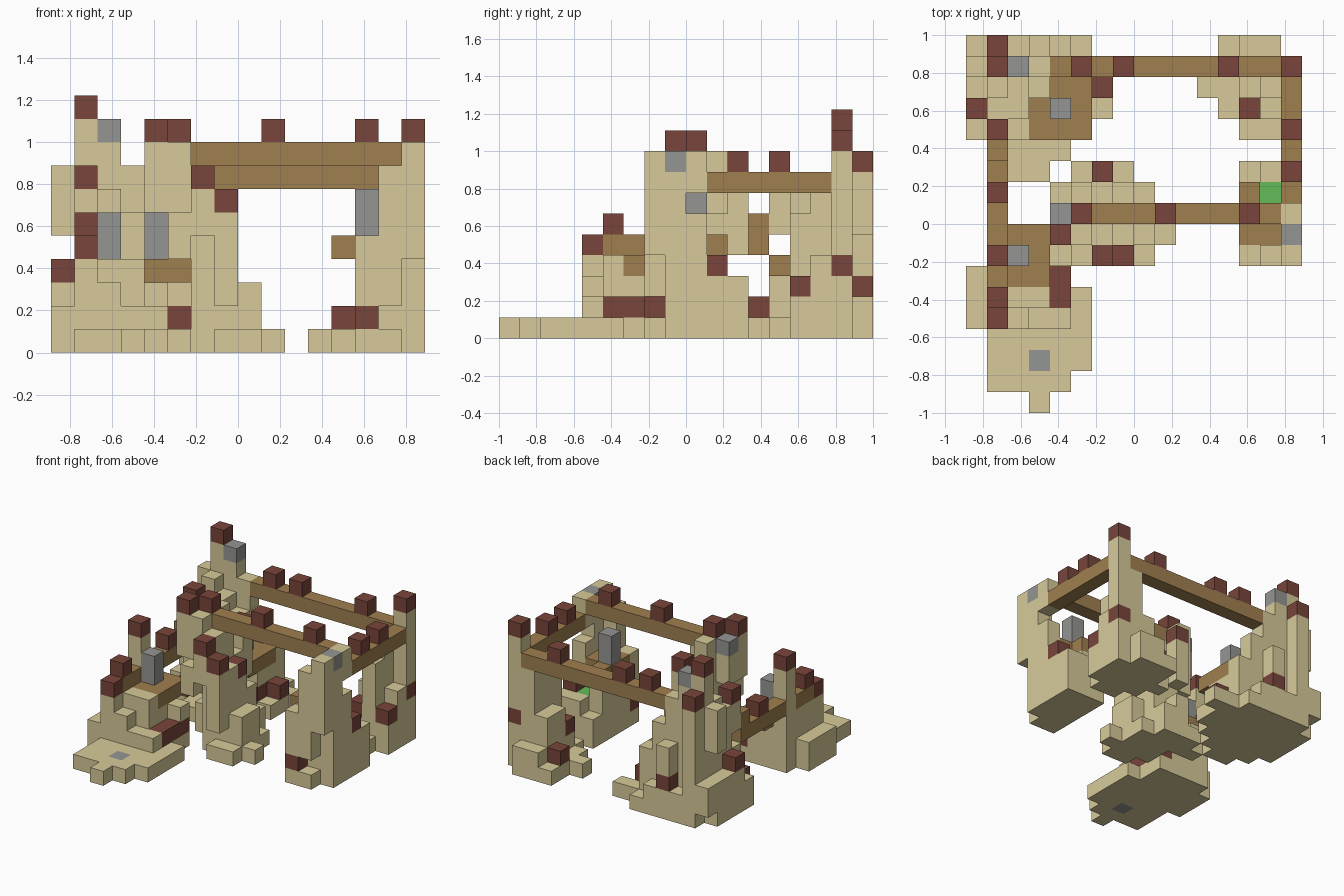
import bpy
import bmesh
from mathutils import Vector

if "Cube" in bpy.data.objects:
    bpy.data.objects.remove(bpy.data.objects["Cube"], do_unlink=True)

# Cell size and the size of the block grid
CELL = 2 / 18
CENTRE = Vector((8, 9, 0))


def make_material(name, colour):
    mat = bpy.data.materials.new(name)
    mat.use_nodes = True
    rgba = (*colour, 1)
    mat.diffuse_color = rgba
    mat.node_tree.nodes["Principled BSDF"].inputs["Base Color"].default_value = rgba
    return mat


MATERIALS = {
    "sand": make_material("sand", (0.68, 0.59, 0.32)),
    "red": make_material("dark red", (0.19, 0.06, 0.043)),
    "wood": make_material("brown wood", (0.35, 0.215, 0.08)),
    "grey": make_material("stone grey", (0.30, 0.30, 0.29)),
    "green": make_material("leaf green", (0.125, 0.50, 0.10)),
}

# Every filled cell points to the part that owns it and its colour
cells = {}


def box(part, colour, x, y, z):
    """Fill a block; each axis is one index or an inclusive (first, last) pair."""
    spans = [s if isinstance(s, tuple) else (s, s) for s in (x, y, z)]
    ranges = [range(a, b + 1) for a, b in spans]
    for i in ranges[0]:
        for j in ranges[1]:
            for k in ranges[2]:
                cells[i, j, k] = (part, colour)


def terrain(part, left, back, plan):
    """Stack columns from a plan, back row first; a letter is a height, a = one."""
    for row, line in enumerate(plan.split()):
        for col, letter in enumerate(line):
            if letter != ".":
                height = ord(letter) - ord("a")
                box(part, "sand", left + col, back - row, (0, height))


def blocks(part, colour, *places):
    for place in places:
        box(part, colour, *place)


# Tall back tower
terrain("tall_tower", 0, 17,
        ".hbeba cjihfdaa chgfcca cggccca bddcca .aaaa ..aa")
box("tall_tower", "sand", 0, 17, (1, 2))
box("tall_tower", "sand", 0, 16, (5, 7))
box("tall_tower", "sand", 1, 13, (5, 6))

# Front tower on its low terrace
terrain("front_tower", 0, 7, ".gccc. bdcca. bdddaa bdcbba .aaaaa .aaaaa .aaaa. ...a..")

# Middle tower with overhanging upper storey
terrain("middle_tower", 4, 11, ".acb.. bafda. ..hfc. ..hfca ...aa.")
box("middle_tower", "sand", 4, (8, 9), (6, 8))
box("middle_tower", "sand", 5, (8, 10), (4, 8))
box("middle_tower", "sand", 5, 7, (4, 5))
box("middle_tower", "sand", 6, 7, (5, 6))
box("middle_tower", "sand", 7, 7, (2, 5))
box("middle_tower", "sand", 6, 11, (4, 6))

# Back corner tower
terrain("corner_tower", 11, 17, ".abb. .adgi aadgd .abfb ..aa.")

# Side tower with overhanging front wall
terrain("side_tower", 12, 11, ".bcc .dbd .ddf .ddh .aa.")
box("side_tower", "sand", 13, 7, (2, 4))
box("side_tower", "sand", 14, 7, (2, 7))
box("side_tower", "sand", 15, 7, (4, 8))
box("side_tower", "sand", 15, 9, (7, 8))

# Beams between the towers
box("front_beam", "wood", (6, 14), 9, 8)
box("back_beam", "wood", (4, 14), 16, 7)
box("right_beam", "wood", 15, (10, 15), 7)
box("left_beam", "wood", 1, (5, 6), 4)
box("left_beam", "wood", 1, (8, 12), 4)
box("left_beam", "wood", 1, 12, 5)

# Wooden floors
box("back_floor", "wood", (3, 5), (13, 14), 3)
box("back_floor", "wood", (4, 5), 15, 3)
box("front_floor", "wood", (2, 3), (6, 8), 3)
box("side_floor", "wood", (13, 14), (8, 9), 4)
box("side_floor", "wood", 13, 10, 4)
box("side_floor", "wood", 12, 9, 4)

# Stone pillars and inlays
box("front_pillar", "grey", 2, 7, (4, 5))
box("back_pillar", "grey", 4, 14, (4, 5))
box("side_pillar", "grey", 13, 9, (5, 6))
blocks("stone_inlays", "grey", (2, 16, 9), (4, 9, 8), (15, 8, 8), (3, 2, 0))
box("moss_block", "green", 14, 10, 2)

# Red caps on the towers
blocks("tall_tower_caps", "red", (1, 16, 10), (1, 17, 8), (1, 13, 7),
       (0, 14, 3), (3, 17, 2), (6, 15, 1), (5, 14, 1), (1, 12, 1))
blocks("front_tower_caps", "red", (1, 7, 7), (1, 5, 5), (1, 4, 4),
       (4, (5, 7), 1))
blocks("middle_tower_caps", "red", (4, 8, 9), (5, 9, 9), (6, 7, 7),
       (7, 7, 6), (6, 11, 7), (7, 9, 5))
blocks("corner_tower_caps", "red", (15, 16, 9), (15, 16, 3), (12, 16, 1),
       (13, 14, 2), (15, 14, 2))
blocks("side_tower_caps", "red", (15, 10, 3), (13, 7, 1))

# Red caps on the beams
blocks("front_beam_caps", "red", (9, 9, 9), (13, 9, 9))
blocks("back_beam_caps", "red", (5, 16, 8), (7, 16, 8), (12, 16, 8))
blocks("right_beam_caps", "red", (15, 11, 8), (15, 13, 8))
blocks("left_beam_cap", "red", (1, 10, 5))


def cell_faces(cell):
    """Yield the corners of each side of a cell that is not covered."""
    base = Vector(cell)
    for axis in range(3):
        u, v = Vector((0, 0, 0)), Vector((0, 0, 0))
        u[(axis + 1) % 3] = 1
        v[(axis + 2) % 3] = 1
        for side in (-1, 1):
            neighbour = list(cell)
            neighbour[axis] += side
            if tuple(neighbour) in cells:
                continue
            start = base.copy()
            start[axis] += max(side, 0)
            corners = [start, start + u, start + u + v, start + v]
            yield corners if side > 0 else corners[::-1]


def build_part(part):
    """Make one object from the open sides of a part's cells."""
    owned = {c: colour for c, (p, colour) in cells.items() if p == part}
    colours = sorted(set(owned.values()))
    bm = bmesh.new()
    for cell, colour in owned.items():
        for corners in cell_faces(cell):
            face = bm.faces.new([bm.verts.new((c - CENTRE) * CELL) for c in corners])
            face.material_index = colours.index(colour)
    bmesh.ops.remove_doubles(bm, verts=bm.verts, dist=CELL / 100)
    mesh = bpy.data.meshes.new(part)
    bm.to_mesh(mesh)
    bm.free()
    for colour in colours:
        mesh.materials.append(MATERIALS[colour])
    bpy.context.collection.objects.link(bpy.data.objects.new(part, mesh))


for part in sorted({p for p, _ in cells.values()}):
    build_part(part)
